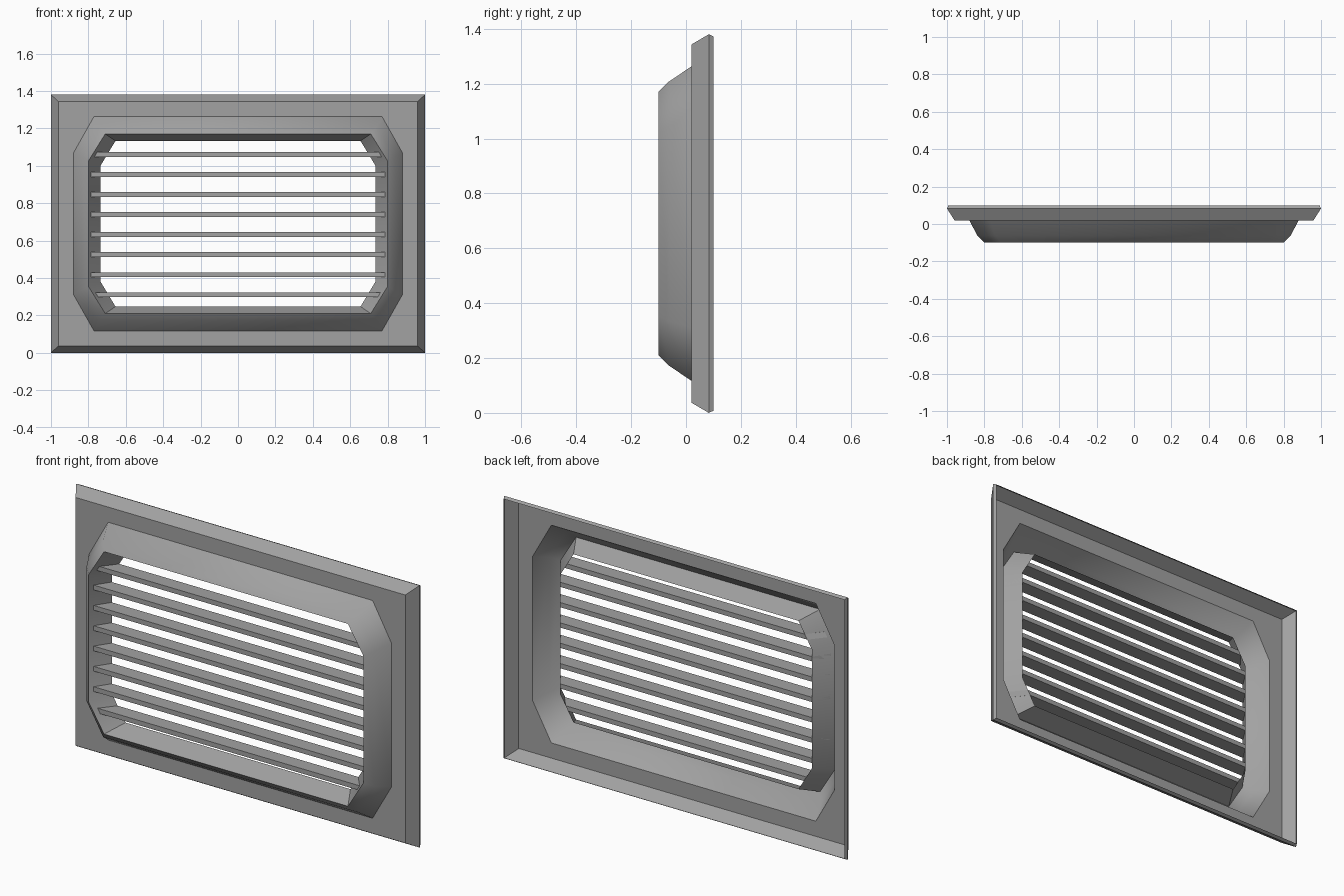
import bpy, bmesh, math

cube = bpy.data.objects.get("Cube")
if cube:
    bpy.data.objects.remove(cube)

CZ = 0.69  # height of the vent's centre

grey = bpy.data.materials.new("vent_grey")
grey.use_nodes = True
GREY = (0.36, 0.36, 0.36, 1)
grey.diffuse_color = GREY
grey.node_tree.nodes["Principled BSDF"].inputs["Base Color"].default_value = GREY


def finish(bm, name, angle):
    mesh = bpy.data.meshes.new(name)
    bm.to_mesh(mesh)
    bm.free()
    mesh.materials.append(grey)
    obj = bpy.data.objects.new(name, mesh)
    bpy.context.collection.objects.link(obj)
    bpy.ops.object.select_all(action='DESELECT')
    obj.select_set(True)
    bpy.context.view_layer.objects.active = obj
    bpy.ops.object.shade_smooth_by_angle(angle=math.radians(angle))
    return obj


def rect(bm, w, h, y):
    return [bm.verts.new((x, y, CZ + z)) for x, z in
            ((w, -h), (w, h), (-w, h), (-w, -h))]


def octagon(bm, w, h, c, s, y):
    """Rectangle w by h with corners cut at x = c and z = s."""
    return [bm.verts.new((x, y, CZ + z)) for x, z in
            ((w, -s), (w, s), (c, h), (-c, h),
             (-w, s), (-w, -s), (-c, -h), (c, -h))]


def bridge(bm, a, b):
    n = len(a)
    for k in range(n):
        j = (k + 1) % n
        bm.faces.new((a[k], a[j], b[j], b[k]))


# Octagonal sections: half width, half height, corner cut x, corner cut z, depth
collar = [(0.88, 0.573, 0.77, 0.378, 0.02),
          (0.838, 0.518, 0.742, 0.355, -0.062),
          (0.80, 0.48, 0.71, 0.335, -0.10)]
lip_front = collar[-1]
lip_back = (0.735, 0.443, 0.655, 0.31, 0.0)

# Frame: bevelled rim, flat plate, raised collar and inward lip as one sheet
bm = bmesh.new()
rims = [rect(bm, w, h, y) for w, h, y in
        ((0.992, 0.682, 0.10), (1.0, 0.69, 0.083), (0.96, 0.653, 0.02))]
rings = [octagon(bm, *p) for p in collar + [lip_back]]
for group in (rims, rings):
    for a, b in zip(group, group[1:]):
        bridge(bm, a, b)
outer, inner = rims[-1], rings[0]
for k in range(4):
    j = (k + 1) % 4
    bm.faces.new((outer[k], outer[j], inner[2 * k + 1], inner[2 * k]))
    bm.faces.new((outer[j], inner[(2 * k + 2) % 8], inner[2 * k + 1]))
finish(bm, "vent_frame", 52)


def lip_half_width(y, z):
    """Half width of the lip opening at depth y and offset z from centre."""
    t = (y - lip_front[4]) / (lip_back[4] - lip_front[4])
    w, h, c, s = (a + (b - a) * t for a, b in zip(lip_front[:4], lip_back[:4]))
    return w if abs(z) <= s else w - (w - c) * (abs(z) - s) / (h - s)


# Slats: horizontal blades whose ends follow the lip
THICK = 0.025
for i in range(8):
    z = 0.37 - i * 0.107
    bm = bmesh.new()
    bmesh.ops.create_cube(bm, size=1)
    for v in bm.verts:
        y = -0.078 if v.co.y < 0 else 0.0
        side = 1 if v.co.x > 0 else -1
        dz = z + THICK * v.co.z
        v.co = (side * lip_half_width(y, dz), y, CZ + dz)
    finish(bm, "slat_%d" % (i + 1), 30)
